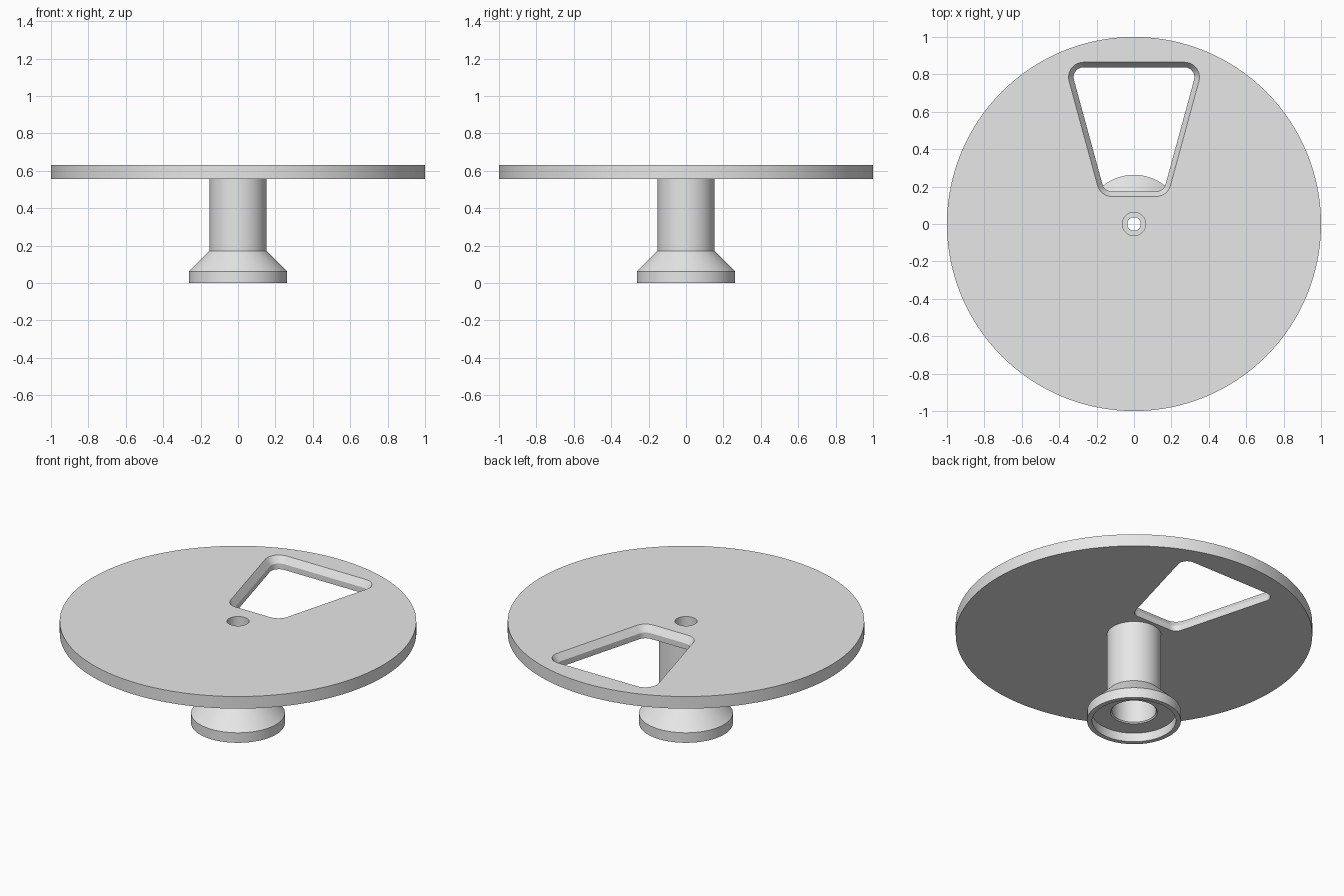
import bpy, bmesh, math

if "Cube" in bpy.data.objects:
    bpy.data.objects.remove(bpy.data.objects["Cube"])

grey = bpy.data.materials.new("light grey")
grey.diffuse_color = (0.8, 0.8, 0.8, 1)
grey.use_nodes = True
grey.node_tree.nodes["Principled BSDF"].inputs["Base Color"].default_value = grey.diffuse_color


def finish(name, bm):
    bmesh.ops.recalc_face_normals(bm, faces=bm.faces)
    mesh = bpy.data.meshes.new(name)
    bm.to_mesh(mesh)
    bm.free()
    mesh.materials.append(grey)
    obj = bpy.data.objects.new(name, mesh)
    bpy.context.collection.objects.link(obj)
    return obj


def bridge_rings(bm, rings, closed):
    """Join equal-sized rings of vertices with quads."""
    n = len(rings[0])
    pairs = list(zip(rings, rings[1:]))
    if closed:
        pairs.append((rings[-1], rings[0]))
    for a, b in pairs:
        for i in range(n):
            j = (i + 1) % n
            bm.faces.new((a[i], a[j], b[j], b[i]))


def lathe(name, profile, segments=128):
    """Revolve a closed (radius, z) profile around the z axis."""
    bm = bmesh.new()
    rings = []
    for r, z in profile:
        angles = [2 * math.pi * i / segments for i in range(segments)]
        rings.append([bm.verts.new((r * math.cos(a), r * math.sin(a), z)) for a in angles])
    bridge_rings(bm, rings, True)
    return finish(name, bm)


def rounded_outline(radius, steps=10):
    """Trapezoid with round corners, offset by radius from its corner centres."""
    tilt = 15
    corners = [(0.27, 0.785, -tilt, 90), (-0.27, 0.785, 90, 180 + tilt),
               (-0.118, 0.227, 180 + tilt, 270), (0.118, 0.227, 270, 360 - tilt)]
    points = []
    for x, y, start, end in corners:
        for k in range(steps + 1):
            a = math.radians(start + (end - start) * k / steps)
            points.append((x + radius * math.cos(a), y + radius * math.sin(a)))
    return points


# Round plate on a hollow stem with a flared, recessed foot
plate = lathe("plate_and_stem", [
    (0.263, 0.0), (0.263, 0.062), (0.152, 0.172), (0.152, 0.555),  # foot, flare, stem
    (1.0, 0.555), (1.0, 0.63),                                     # plate
    (0.062, 0.63), (0.062, 0.54), (0.036, 0.54), (0.036, 0.50),    # stepped screw hole
    (0.124, 0.50), (0.124, 0.062), (0.131, 0.055),                 # bore in the stem
    (0.235, 0.055), (0.235, 0.0),                                  # recess under the foot
])

# Cutter for the window, bevelled at its upper edge
bm = bmesh.new()
levels = [(0.053, 0.50), (0.053, 0.59), (0.08, 0.63), (0.08, 0.70)]
rings = [[bm.verts.new((x, y, z)) for x, y in rounded_outline(r)] for r, z in levels]
bridge_rings(bm, rings, False)
bm.faces.new(rings[0])
bm.faces.new(rings[-1])
cutter = finish("window_cutter", bm)
cutter.hide_render = True

# Cut the window, then drop the cutter
cut = plate.modifiers.new("window", 'BOOLEAN')
cut.operation = 'DIFFERENCE'
cut.solver = 'EXACT'
cut.object = cutter
bpy.context.view_layer.objects.active = plate
plate.select_set(True)
bpy.ops.object.modifier_apply(modifier=cut.name)
bpy.data.objects.remove(cutter)
bpy.ops.object.shade_smooth_by_angle(angle=math.radians(25))
